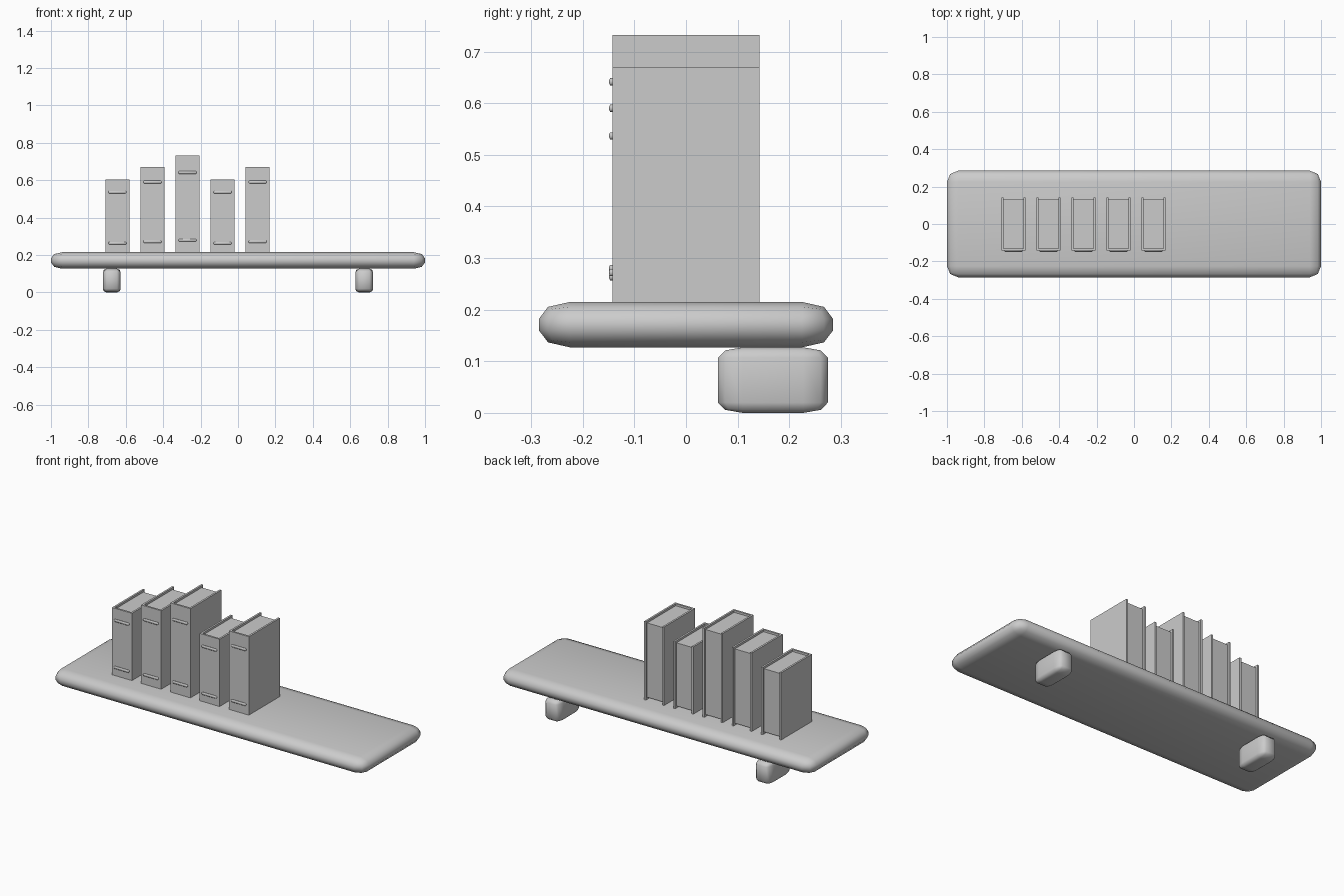
import bpy
import bmesh
from mathutils import Matrix, Vector

old = bpy.data.objects.get("Cube")
if old:
    bpy.data.objects.remove(old, do_unlink=True)

grey = bpy.data.materials.new("plain_grey")
grey.use_nodes = True
grey.diffuse_color = (0.6, 0.6, 0.6, 1)
grey.node_tree.nodes["Principled BSDF"].inputs["Base Color"].default_value = (0.6, 0.6, 0.6, 1)


def box(name, low, high, radii=None, segments=2):
    """Box between two corners; radii gives the edge rounding along each axis."""
    low, high = Vector(low), Vector(high)
    scale = Vector(radii or (1, 1, 1))
    size = [(h - l) / s for l, h, s in zip(low, high, scale)]
    bm = bmesh.new()
    bmesh.ops.create_cube(bm, size=1, matrix=Matrix.Diagonal((*size, 1)))
    if radii:
        bmesh.ops.bevel(bm, geom=bm.edges[:], offset=1, segments=segments,
                        profile=0.5, affect='EDGES', clamp_overlap=True)
    bmesh.ops.scale(bm, vec=scale, verts=bm.verts)
    bmesh.ops.translate(bm, vec=(low + high) / 2, verts=bm.verts)
    for face in bm.faces:
        face.smooth = bool(radii)
    mesh = bpy.data.meshes.new(name)
    bm.to_mesh(mesh)
    bm.free()
    mesh.materials.append(grey)
    obj = bpy.data.objects.new(name, mesh)
    bpy.context.collection.objects.link(obj)
    return obj


# Shelf board with rounded edges
TOP = 0.215
box("shelf_board", (-1, -0.285, 0.127), (1, 0.285, TOP), (0.06, 0.06, 0.033))

# Two support blocks under the rear edge
for side, x in (("right", -0.675), ("left", 0.675)):
    box(f"{side}_support", (x - 0.048, 0.062, 0), (x + 0.048, 0.275, 0.127),
        (0.02, 0.048, 0.02))

# Row of books: covers, spine, recessed pages and two spine bands each
HALF, DEPTH, COVER = 0.064, 0.142, 0.011
for i, height in enumerate((0.39, 0.455, 0.517, 0.39, 0.455)):
    x = -0.645 + 0.1875 * i
    top = TOP + height
    name = f"book_{i + 1}"
    for side, edge in (("right", x - HALF), ("left", x + HALF - COVER)):
        box(f"{name}_{side}_cover", (edge, -DEPTH + COVER, TOP),
            (edge + COVER, DEPTH, top))
    box(f"{name}_spine", (x - HALF, -DEPTH, TOP), (x + HALF, -DEPTH + COVER, top))
    box(f"{name}_pages", (x - HALF + COVER, -DEPTH + COVER, TOP + 0.012),
        (x + HALF - COVER, 0.13, top - 0.012))
    for label, part in (("lower", 0.125), ("upper", 0.825)):
        z = TOP + height * part
        box(f"{name}_{label}_band", (x - 0.048, -DEPTH - 0.007, z - 0.007),
            (x + 0.048, -DEPTH + 0.004, z + 0.007), (0.004, 0.002, 0.004), 1)
